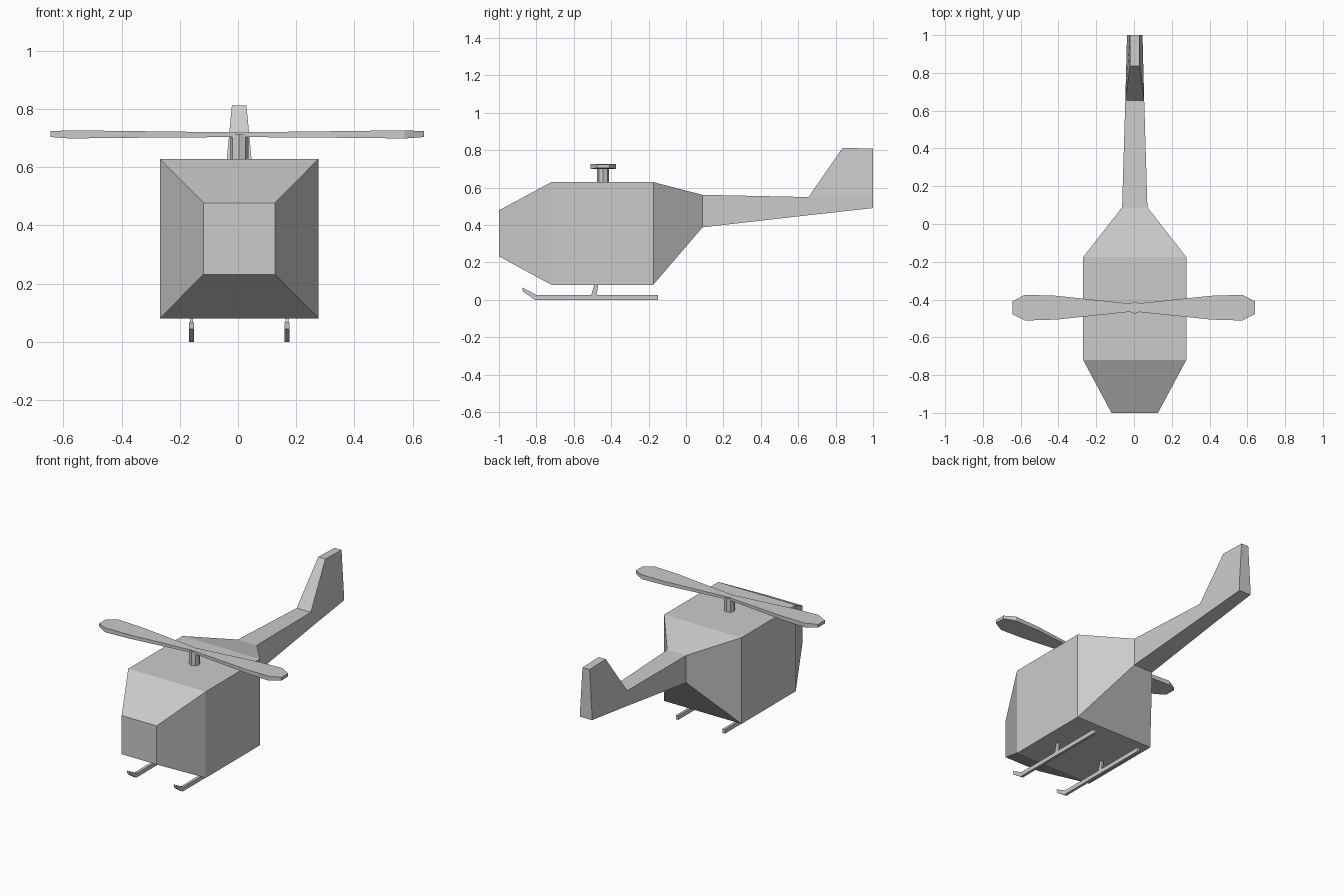
import bpy, bmesh
from mathutils import Vector

if "Cube" in bpy.data.objects:
    bpy.data.objects.remove(bpy.data.objects["Cube"])

CX = 0.004      # slight sideways offset of the body centre line
ROTOR_Y = -0.443


def finish(name, bm):
    bmesh.ops.recalc_face_normals(bm, faces=bm.faces)
    me = bpy.data.meshes.new(name)
    bm.to_mesh(me)
    bm.free()
    ob = bpy.data.objects.new(name, me)
    bpy.context.collection.objects.link(ob)
    return ob


def loft(bm, rings):
    """Skin a list of closed rings and cap both ends."""
    loops = [[bm.verts.new(p) for p in r] for r in rings]
    n = len(loops[0])
    faces = []
    for a, b in zip(loops, loops[1:]):
        for i in range(n):
            j = (i + 1) % n
            faces.append(bm.faces.new((a[i], a[j], b[j], b[i])))
    bm.faces.new(loops[0])
    bm.faces.new(loops[-1])
    return faces


def extrude_profile(name, profile, x, w):
    """Side profile (y, z) extruded across x."""
    bm = bmesh.new()
    loft(bm, [[(x + s * w / 2, y, z) for y, z in profile] for s in (-1, 1)])
    return finish(name, bm)


# Cabin and tail boom: rectangular sections (y, half width, bottom, top)
sections = [(-1.0, 0.123, 0.232, 0.478), (-0.72, 0.273, 0.08, 0.629),
            (-0.175, 0.273, 0.08, 0.629), (0.088, 0.067, 0.387, 0.561),
            (0.655, 0.05, 0.452, 0.549), (1.0, 0.041, 0.49, 0.545)]
bm = bmesh.new()
faces = loft(bm, [[(CX + sx * h, y, z) for sx, z in ((-1, b), (1, b), (1, t), (-1, t))]
                  for y, h, b, t in sections])

# Tail fin: the last top face of the boom pulled up, swept and tapered
top = faces[-2]
res = bmesh.ops.extrude_face_region(bm, geom=[top])
bmesh.ops.delete(bm, geom=[f for f in [top] if f.is_valid], context='FACES_ONLY')
for v in [g for g in res['geom'] if isinstance(g, bmesh.types.BMVert)]:
    side = 1 if v.co.x > CX else -1
    front = v.co.y < 0.8
    v.co = Vector((CX + side * 0.025, 0.837 if front else 1.0, 0.812 if front else 0.808))
finish("fuselage_and_tail", bm)

# Rotor mast
bm = bmesh.new()
bmesh.ops.create_cone(bm, cap_ends=True, segments=8, radius1=0.032, radius2=0.032, depth=0.095)
bmesh.ops.translate(bm, verts=bm.verts, vec=(CX, ROTOR_Y, 0.6675))
finish("rotor_mast", bm)

# Two-bladed rotor: sections (distance, half chord, bottom, top), mirrored
blade = [(0.0, 0.020, 0.704, 0.720), (0.41, 0.063, 0.701, 0.725),
         (0.575, 0.068, 0.699, 0.727), (0.642, 0.034, 0.704, 0.724)]
stations = [(-d, c, b, t) for d, c, b, t in blade[:0:-1]] + blade
bm = bmesh.new()
loft(bm, [[(d - 0.002, ROTOR_Y + s * c, z) for s, z in ((-1, b), (1, b), (1, t), (-1, t))]
          for d, c, b, t in stations])
finish("main_rotor", bm)

# Landing skids with turned-up noses, each on one short strut
skid = [(-0.875, 0.066), (-0.80, 0.026), (-0.15, 0.026), (-0.15, 0.0),
        (-0.808, 0.0), (-0.872, 0.044)]
strut = [(-0.508, 0.02), (-0.488, 0.09), (-0.468, 0.09), (-0.478, 0.02)]
for side, label in ((-1, "left"), (1, "right")):
    x = CX + side * 0.164
    extrude_profile(label + "_skid", skid, x, 0.017)
    extrude_profile(label + "_strut", strut, x, 0.011)
